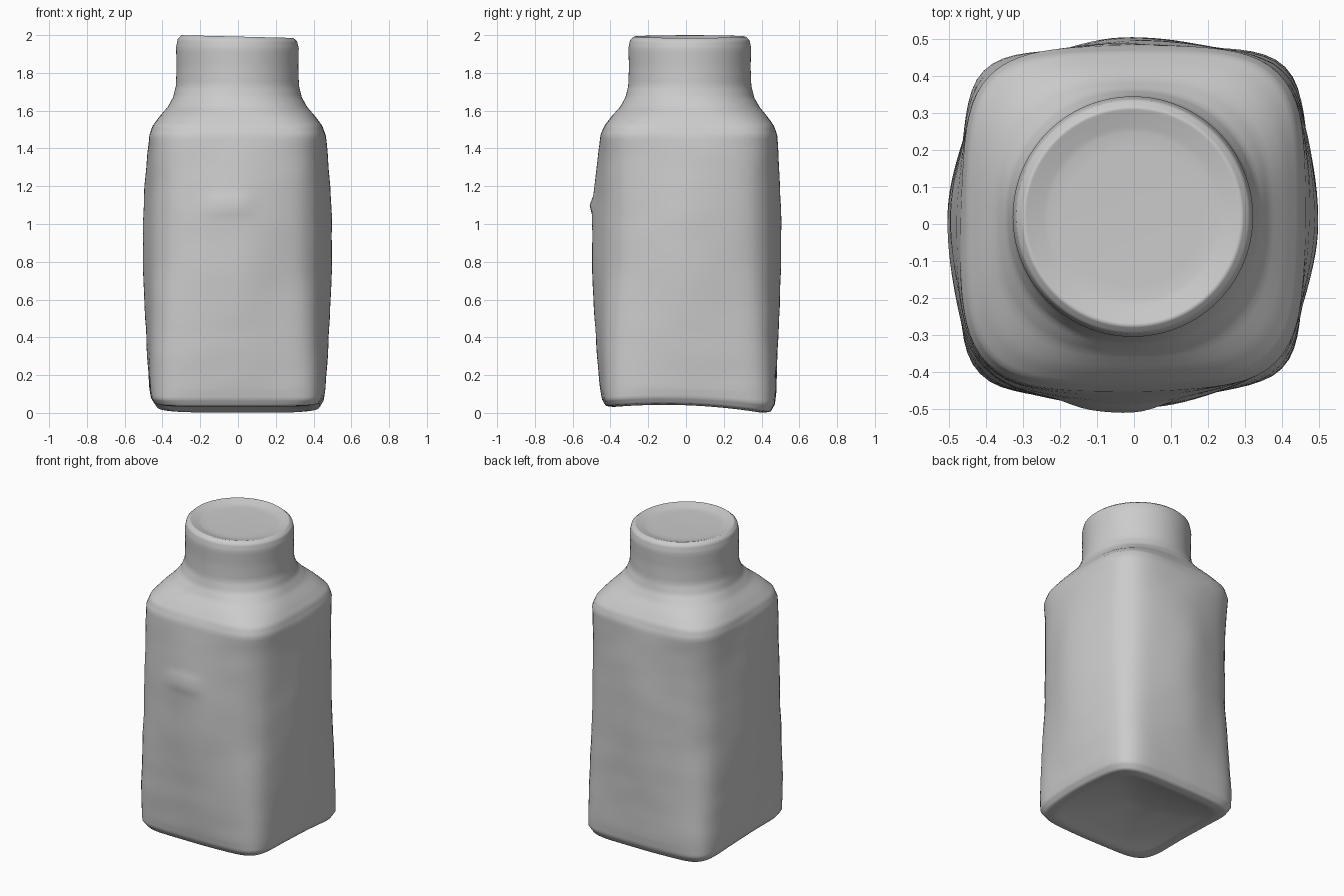
import bpy, bmesh, math
from mathutils import Vector, noise

cube = bpy.data.objects.get("Cube")
if cube:
    bpy.data.objects.remove(cube, do_unlink=True)

SIDES = 112

# One soft grey for the whole bottle
grey = bpy.data.materials.new("soft grey")
grey.use_nodes = True
colour = (0.6, 0.6, 0.6, 1)
grey.diffuse_color = colour
grey.node_tree.nodes["Principled BSDF"].inputs["Base Color"].default_value = colour

# Rings from the base hollow to the cap dish:
# height, half width, squareness, panel bulge, y centre
RINGS = [
    (0.11, 0.03, 2, 0, 0), (0.085, 0.16, 3, 0, 0), (0.05, 0.3, 5, 0, 0),
    (0.025, 0.39, 6, 0, 0.008), (0.035, 0.437, 6.5, 0, 0.012),
    (0.07, 0.458, 6.5, 0, 0.013), (0.13, 0.463, 6, 0.004, 0.012),
    (0.3, 0.461, 6, 0.016, 0.007), (0.5, 0.456, 6, 0.033, 0.004),
    (0.75, 0.45, 5.6, 0.05, 0.003), (1.0, 0.449, 5.4, 0.052, 0.004),
    (1.2, 0.45, 5, 0.041, 0.007), (1.38, 0.455, 4.7, 0.022, 0.012),
    (1.47, 0.461, 4.4, 0.006, 0.015), (1.52, 0.449, 4.1, 0, 0.017),
    (1.57, 0.412, 3.5, 0, 0.018), (1.62, 0.369, 2.7, 0, 0.02),
    (1.67, 0.341, 2.2, 0, 0.02), (1.73, 0.326, 2, 0, 0.02),
    (1.83, 0.322, 2, 0, 0.02), (1.93, 0.325, 2, 0, 0.02),
    (1.975, 0.316, 2, 0, 0.02), (1.995, 0.295, 2, 0, 0.02),
    (1.987, 0.27, 2, 0, 0.02), (1.975, 0.23, 2, 0, 0.02), (1.972, 0.06, 2, 0, 0.02),
]


def smooth_rings(rings, steps=4):
    """Fill in extra rings along the profile."""
    out = []
    for a, b in zip(rings, rings[1:]):
        out += [tuple(p + (q - p) * i / steps for p, q in zip(a, b)) for i in range(steps)]
    return out + [rings[-1]]


def ring_point(z, half, power, bulge, cy, angle):
    """Point on a rounded square with bowed sides and hand-made unevenness."""
    c, s = math.cos(angle), math.sin(angle)
    r = half * (abs(c) ** power + abs(s) ** power) ** (-1 / power)
    r += bulge * abs(math.cos(2 * angle)) ** 1.3
    # Two opposite corners are worn a little flatter
    r -= (0.003 * (power - 2) + 0.3 * bulge) * max(0, -math.sin(2 * angle)) ** 2
    p = Vector((r * c - 0.003, cy + r * s, z))
    # Tilted, arched base
    foot = max(0, 1 - z / 0.2)
    p.z += foot * (0.03 * max(0, 1 - (p.y / 0.42) ** 2) - 0.04 * p.y)
    # Gentle dents on the body walls
    if 0.15 < z < 1.5:
        p += Vector((c, s, 0)) * 0.004 * noise.noise(Vector((p.x * 4, p.y * 4, z * 8)))
        # Small raised ridge on the front
        if p.y < -0.3:
            across = math.exp(-((p.x + 0.06) / 0.13) ** 4)
            p.y -= 0.022 * across * math.exp(-((z - 1.1) / 0.035) ** 2)
    return p


# Bottle skin
bm = bmesh.new()
loops = [[bm.verts.new(ring_point(*ring, math.tau * i / SIDES)) for i in range(SIDES)]
         for ring in smooth_rings(RINGS)]
for low, high in zip(loops, loops[1:]):
    for i in range(SIDES):
        j = (i + 1) % SIDES
        bm.faces.new((low[i], low[j], high[j], high[i]))

# Closed ends
for loop in (loops[0], loops[-1]):
    middle = bm.verts.new(sum((v.co for v in loop), Vector()) / SIDES)
    for i in range(SIDES):
        bm.faces.new((loop[i], loop[(i + 1) % SIDES], middle))
bmesh.ops.recalc_face_normals(bm, faces=bm.faces)

# Rest on the floor, with the cap leaning slightly to one side
floor = min(v.co.z for v in bm.verts)
for v in bm.verts:
    v.co.z -= floor * max(0, 1 - v.co.z / 0.3)
    if v.co.z > 1.9:
        v.co.z += 0.005 - 0.026 * (v.co.x + 0.3) * (v.co.z - 1.9) / 0.1

mesh = bpy.data.meshes.new("bottle")
bm.to_mesh(mesh)
bm.free()
mesh.materials.append(grey)
bottle = bpy.data.objects.new("bottle", mesh)
bpy.context.scene.collection.objects.link(bottle)

# Soften the profile
smooth = bottle.modifiers.new("soften", 'SMOOTH')
smooth.factor = 0.5
smooth.iterations = 1
for poly in mesh.polygons:
    poly.use_smooth = True
